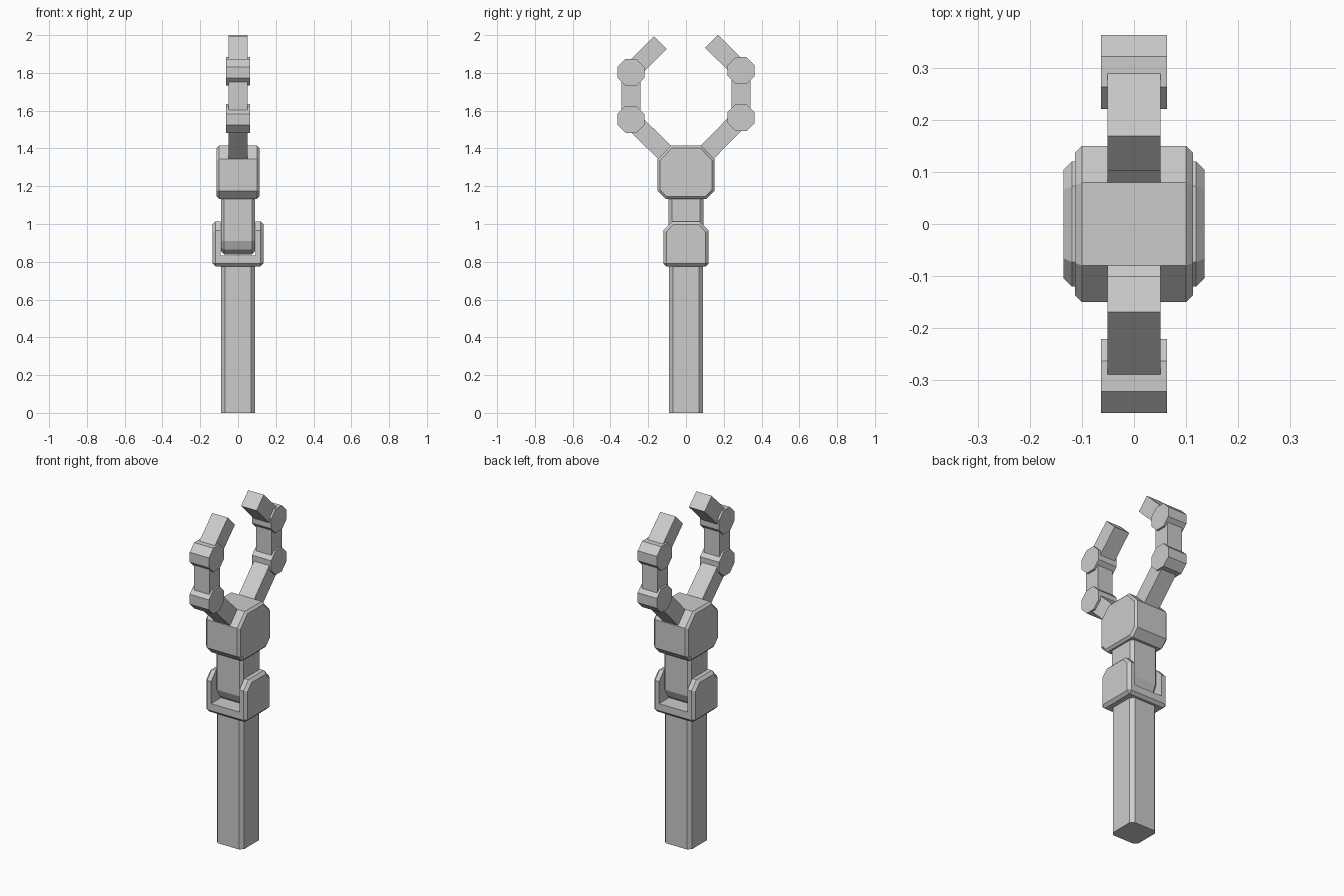
import bpy, bmesh
from math import cos, sin, pi
from mathutils import Vector

if "Cube" in bpy.data.objects:
    bpy.data.objects.remove(bpy.data.objects["Cube"])


def prism(name, profile, half, axis="x", bevel=0.0):
    """Extrude a 2D outline: (y, z) outline along x, centred; or (x, y) outline along z from 0."""
    bm = bmesh.new()
    if axis == "x":
        pts, move = [(-half, a, b) for a, b in profile], (2 * half, 0, 0)
    else:
        pts, move = [(a, b, 0) for a, b in profile], (0, 0, half)
    face = bm.faces.new([bm.verts.new(p) for p in pts])
    ext = bmesh.ops.extrude_face_region(bm, geom=[face], use_keep_orig=True)
    bmesh.ops.translate(bm, vec=move, verts=[g for g in ext["geom"] if isinstance(g, bmesh.types.BMVert)])
    bmesh.ops.recalc_face_normals(bm, faces=bm.faces)
    mesh = bpy.data.meshes.new(name)
    bm.to_mesh(mesh)
    bm.free()
    obj = bpy.data.objects.new(name, mesh)
    bpy.context.collection.objects.link(obj)
    if bevel:
        mod = obj.modifiers.new("Chamfer", "BEVEL")
        mod.width, mod.segments = bevel, 1
        mod.limit_method, mod.angle_limit = "ANGLE", pi / 3
    return obj


def mirrored(right):
    """Close a half outline by mirroring it across the first coordinate."""
    return right + [(-a, b) for a, b in reversed(right)]


def bar(name, start, end, half_width, half_depth):
    """Rectangular finger segment between two (y, z) points."""
    a, b = Vector(start), Vector(end)
    d = (b - a).normalized()
    n = Vector((-d.y, d.x)) * half_width
    return prism(name, [tuple(p) for p in (a + n, a - n, b - n, b + n)], half_depth)


# Long lower arm with chamfered vertical edges
prism("lower_arm", mirrored([(0.07, -0.09), (0.09, -0.07), (0.09, 0.07), (0.07, 0.09)]), 0.79, "z")

# Fork bracket, slotted front to back
fork = prism("fork_bracket", mirrored([(0.12, 0.775), (0.12, 0.965), (0.073, 1.014)]), 0.135, bevel=0.016)
slot = prism("slot_cutter", [(-0.3, 0.833), (0.3, 0.833), (0.3, 1.3), (-0.3, 1.3)], 0.093)
slot.hide_render = True
slot.hide_viewport = True
cut = fork.modifiers.new("Slot", "BOOLEAN")
cut.operation, cut.object, cut.solver = "DIFFERENCE", slot, "EXACT"

# Wrist block with a rounded lower end, held in the fork
prism("wrist", mirrored([(0.035, 0.838), (0.072, 0.865), (0.092, 0.91), (0.092, 1.16)]), 0.09, bevel=0.017)

# Palm block
prism("palm", mirrored([(0.107, 1.132), (0.15, 1.175), (0.15, 1.343), (0.08, 1.416)]), 0.113, bevel=0.013)

# Two fingers: three segments and two octagonal knuckles each
for side, sign, dz in (("back", 1, 0.0), ("front", -1, -0.009)):
    low, high = (sign * 0.292, 1.563 + dz), (sign * 0.292, 1.812 + dz)
    bar(f"{side}_finger_base", (sign * 0.105, 1.372), low, 0.049, 0.051)
    bar(f"{side}_finger_middle", low, high, 0.05, 0.051)
    bar(f"{side}_finger_tip", high, (sign * 0.135, 1.967 + dz * 0.7), 0.048, 0.051)
    for label, (y, z) in (("lower", low), ("upper", high)):
        r = 0.071 / cos(pi / 8)
        ring = [(y + r * cos(pi / 8 + i * pi / 4), z + r * sin(pi / 8 + i * pi / 4)) for i in range(8)]
        prism(f"{side}_{label}_knuckle", ring, 0.063)
